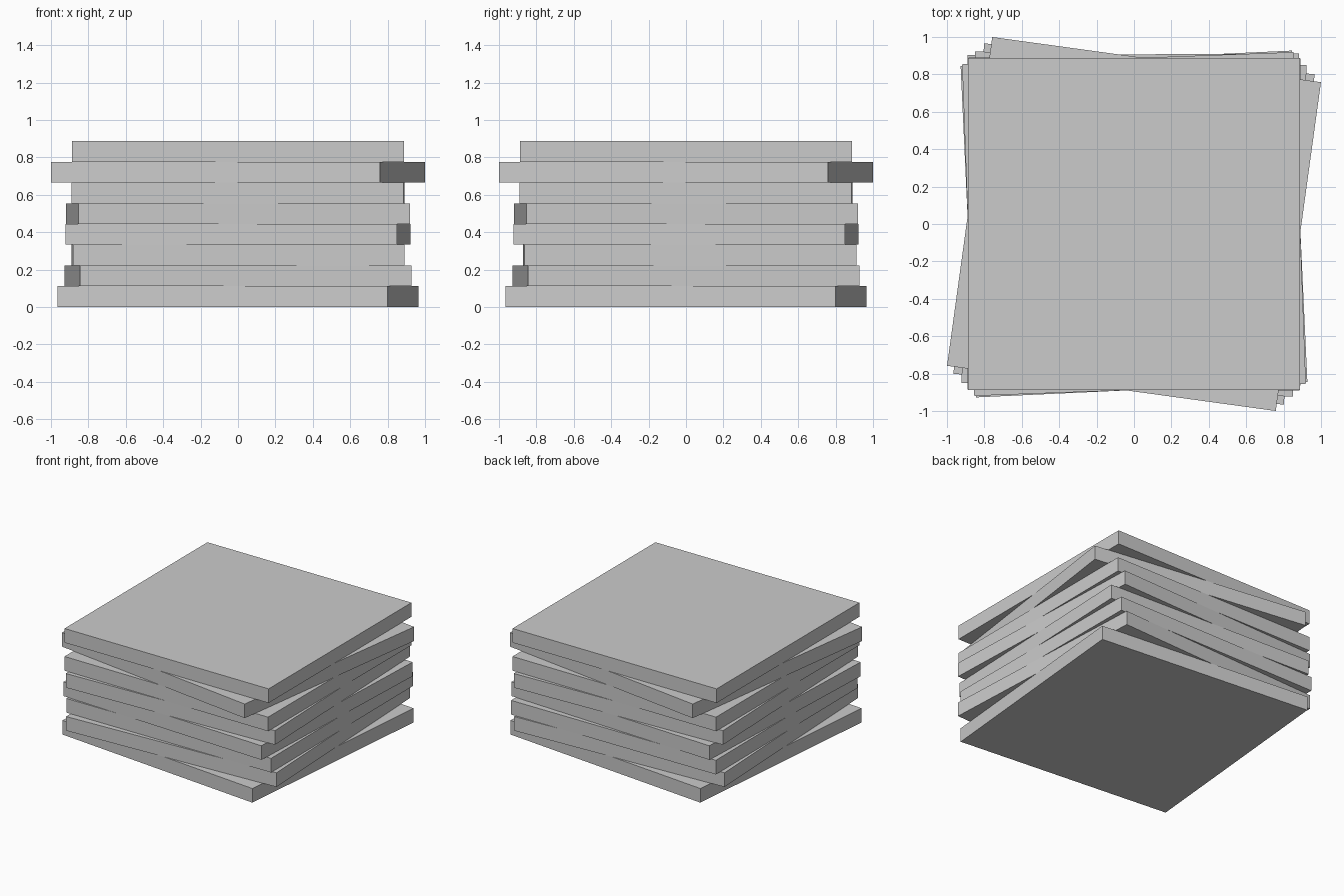
import bpy
from math import radians

cube = bpy.data.objects.get("Cube")
if cube:
    bpy.data.objects.remove(cube, do_unlink=True)

# One plain grey for the whole stack
grey = bpy.data.materials.new("plain_grey")
grey.use_nodes = True
colour = (0.6, 0.6, 0.6, 1)
grey.diffuse_color = colour
grey.node_tree.nodes["Principled BSDF"].inputs["Base Color"].default_value = colour

WIDTH = 1.774
THICKNESS = WIDTH / 16


def add_slab(level, turn, shift_y):
    """Flat square slab resting on the one below, twisted about z."""
    bpy.ops.mesh.primitive_cube_add(
        size=1, location=(0, shift_y, (level + 0.5) * THICKNESS),
        rotation=(0, 0, radians(turn)))
    slab = bpy.context.object
    slab.name = f"slab_{level + 1}"
    slab.scale = (WIDTH, WIDTH, THICKNESS)
    bpy.ops.object.transform_apply(location=False, rotation=False, scale=True)
    slab.data.materials.append(grey)


# Twist in degrees and sideways slip of each slab, bottom to top
stack = [(-5.34, 0), (2.65, 0), (0.28, 0.02), (-2.38, 0),
         (2.1, 0), (-0.2, 0), (-7.83, 0), (0, 0)]
for level, (turn, shift_y) in enumerate(stack):
    add_slab(level, turn, shift_y)
